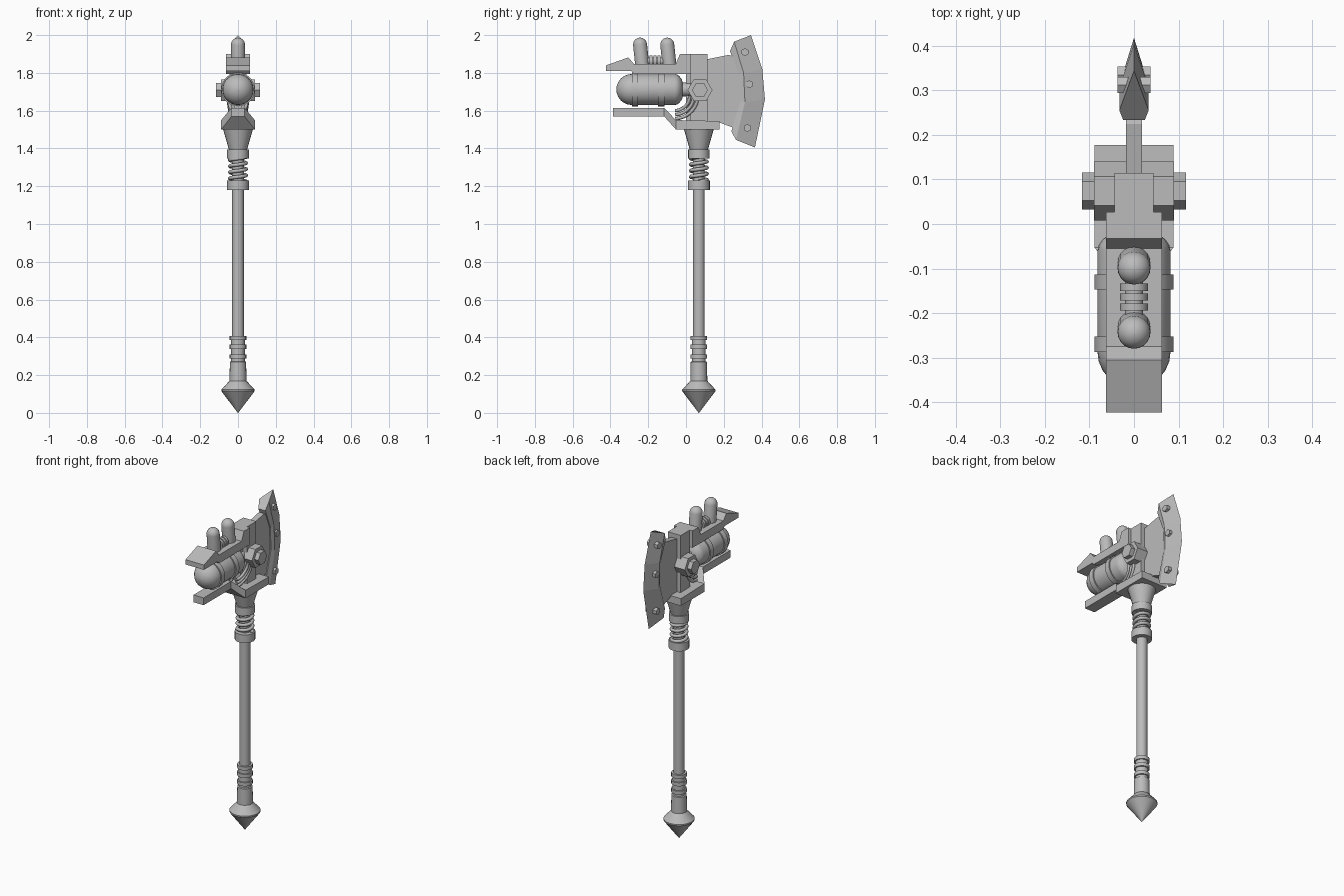
import bpy, bmesh, math
from mathutils import Matrix, Vector

if "Cube" in bpy.data.objects:
    bpy.data.objects.remove(bpy.data.objects["Cube"])

CY = 0.068                      # handle axis position in y
mat = bpy.data.materials.new("grey_metal")
mat.diffuse_color = (0.5, 0.5, 0.5, 1)
mat.use_nodes = True
mat.node_tree.nodes["Principled BSDF"].inputs["Base Color"].default_value = mat.diffuse_color
TO_X = Matrix.Rotation(math.pi / 2, 4, 'Y')
TO_Y = Matrix.Rotation(-math.pi / 2, 4, 'X')


def finish(name, bm, smooth=False):
    bmesh.ops.recalc_face_normals(bm, faces=bm.faces)
    me = bpy.data.meshes.new(name)
    bm.to_mesh(me)
    bm.free()
    me.materials.append(mat)
    ob = bpy.data.objects.new(name, me)
    bpy.context.collection.objects.link(ob)
    if smooth:
        bpy.ops.object.select_all(action='DESELECT')
        ob.select_set(True)
        bpy.context.view_layer.objects.active = ob
        bpy.ops.object.shade_smooth_by_angle(angle=math.radians(32))
    return ob


def loft(name, loops, smooth=False):
    """Skin a list of equal-length closed loops and cap both ends."""
    bm = bmesh.new()
    rows = [[bm.verts.new(p) for p in loop] for loop in loops]
    n = len(rows[0])
    for a, b in zip(rows, rows[1:]):
        for i in range(n):
            j = (i + 1) % n
            bm.faces.new((a[i], a[j], b[j], b[i]))
    bm.faces.new(rows[0])
    bm.faces.new(rows[-1])
    return finish(name, bm, smooth)


def lathe(name, prof, at=(0, CY, 0), rot=Matrix(), sides=20, smooth=True, start=0.0):
    """Revolve (radius, height) pairs about the local z axis."""
    m = Matrix.Translation(at) @ rot
    ang = [start + 2 * math.pi * i / sides for i in range(sides)]
    return loft(name, [[m @ Vector((r * math.cos(a), r * math.sin(a), h)) for a in ang]
                       for r, h in prof], smooth)


def drum(name, r, h0, h1, **kw):
    return lathe(name, [(r, h0), (r, h1)], **kw)


def prism(name, pts, hw):
    """Extrude a (y, z) outline to both sides of x = 0."""
    return loft(name, [[(x, y, z) for y, z in pts] for x in (-hw, hw)])


def dome(r, h, squash=1.0, n=6):
    return [(max(r * math.cos(t), 0.001), h + squash * r * math.sin(t))
            for t in (math.pi / 2 * i / n for i in range(1, n + 1))]


def tube(name, pts, r):
    """Round tube following a list of points."""
    cu = bpy.data.curves.new(name, 'CURVE')
    cu.dimensions = '3D'
    cu.bevel_depth, cu.bevel_resolution, cu.use_fill_caps = r, 2, True
    sp = cu.splines.new('POLY')
    sp.points.add(len(pts) - 1)
    for p, co in zip(sp.points, pts):
        p.co = (*co, 1)
    cu.materials.append(mat)
    bpy.context.collection.objects.link(bpy.data.objects.new(name, cu))


# handle: pommel, grip rings, shaft, collars, spring, flared socket
lathe("pommel", [(0.001, 0), (0.088, 0.115), (0.088, 0.123), (0.045, 0.17),
                 (0.043, 0.27), (0.032, 0.275)])
drum("shaft", 0.031, 0.26, 1.45)
drum("grip_sleeve", 0.036, 0.27, 0.40)
for z in (0.298, 0.35, 0.396):
    drum("grip_ring", 0.044, z - 0.011, z + 0.011)
drum("lower_collar", 0.058, 1.18, 1.23)
drum("upper_collar", 0.057, 1.348, 1.395)
turns, n = 4, 96
tube("spring", [(0.043 * math.cos(2 * math.pi * turns * i / n),
                 CY + 0.043 * math.sin(2 * math.pi * turns * i / n),
                 1.225 + 0.13 * i / n) for i in range(n + 1)], 0.01)
lathe("socket", [(0.047, 1.39), (0.08, 1.505)])

# head frame: lower bracket, core, top plate
loft("lower_bracket", [[(-w, y, a), (w, y, a), (w, y, b), (-w, y, b)] for y, w, a, b in
     ((-0.386, 0.035, 1.57, 1.615), (-0.116, 0.035, 1.57, 1.615),
      (-0.053, 0.089, 1.50, 1.55), (0.177, 0.089, 1.50, 1.545))])
prism("head_core", [(0.025, 1.53), (0.115, 1.53), (0.115, 1.90), (0.025, 1.90)], 0.044)
prism("top_plate", [(-0.423, 1.81), (-0.423, 1.84), (-0.305, 1.882), (-0.275, 1.846),
                    (-0.055, 1.846), (-0.032, 1.90), (0.027, 1.90), (0.027, 1.795),
                    (-0.275, 1.795), (-0.29, 1.81)], 0.063)

# hexagonal bolt through the head
HEAD = (0, 0.074, 1.709)
for name, r, h in (("bolt_washer", 0.066, 0.09), ("bolt_nut", 0.042, 0.117)):
    drum(name, r, -h, h, at=HEAD, rot=TO_X, sides=6, smooth=False, start=math.pi / 2)

# blade web and wedge-shaped cutting edge
prism("blade_web", [(0.0, 1.54), (0.17, 1.54), (0.262, 1.505), (0.305, 1.65), (0.30, 1.79),
                    (0.245, 1.89), (0.225, 1.895), (0.11, 1.872), (0.0, 1.872)], 0.018)
rows = [((0.233, 1.915), (0.255, 1.965), (0.344, 2.0)),
        ((0.283, 1.79), (0.305, 1.80), (0.404, 1.82)),
        ((0.288, 1.65), (0.312, 1.645), (0.418, 1.66)),
        ((0.24, 1.49), (0.265, 1.445), (0.365, 1.405))]
loft("cutting_edge", [[(0.024, *i), (0.033, *s), (0, *e), (-0.033, *s), (-0.024, *i)]
                      for i, s, e in rows])
for y, z in ((0.312, 1.91), (0.335, 1.74), (0.325, 1.508)):
    drum("blade_rivet", 0.021, -0.037, 0.037, at=(0, y, z), rot=TO_X, sides=6, smooth=False)

# tank with bands and nozzle
TANK = (0, 0, 1.712)
front = [(r, -h) for r, h in reversed(dome(0.082, 0.287))]
lathe("tank", front + [(0.082, -0.287), (0.082, -0.06)] + dome(0.082, -0.06, 0.6)[:4],
      at=TANK, rot=TO_Y, sides=28)
for y in (-0.27, -0.13):
    drum("tank_band", 0.089, y - 0.017, y + 0.017, at=TANK, rot=TO_Y, sides=28)
drum("tank_nozzle", 0.036, -0.04, 0.04, at=TANK, rot=TO_Y)

# hoses on both sides
for side in (-1, 1):
    for k in range(3):
        d = 0.021 * k
        c, r = Vector((-0.06, 1.68)), 0.08 + d
        arc = [math.radians(-88 * i / 9) for i in range(10)]
        tube("hose", [(side * (0.055 - 0.025 * i / 9), c.x + r * math.cos(t),
                       c.y + r * math.sin(t)) for i, t in enumerate(arc)], 0.009)

# exhaust stacks and ribbed coupling on top
for y in (-0.232, -0.088):
    lathe("exhaust_stack", [(0.037, -0.02), (0.037, 0.107)] + dome(0.037, 0.107),
          at=(0, y, 1.843), rot=Matrix.Rotation(math.radians(6), 4, 'X'))
MID = (0, 0, 1.862)
drum("coupling_core", 0.02, -0.21, -0.11, at=MID, rot=TO_Y)
for y in (-0.142, -0.164, -0.186):
    drum("coupling_rib", 0.031, y - 0.008, y + 0.008, at=MID, rot=TO_Y)
